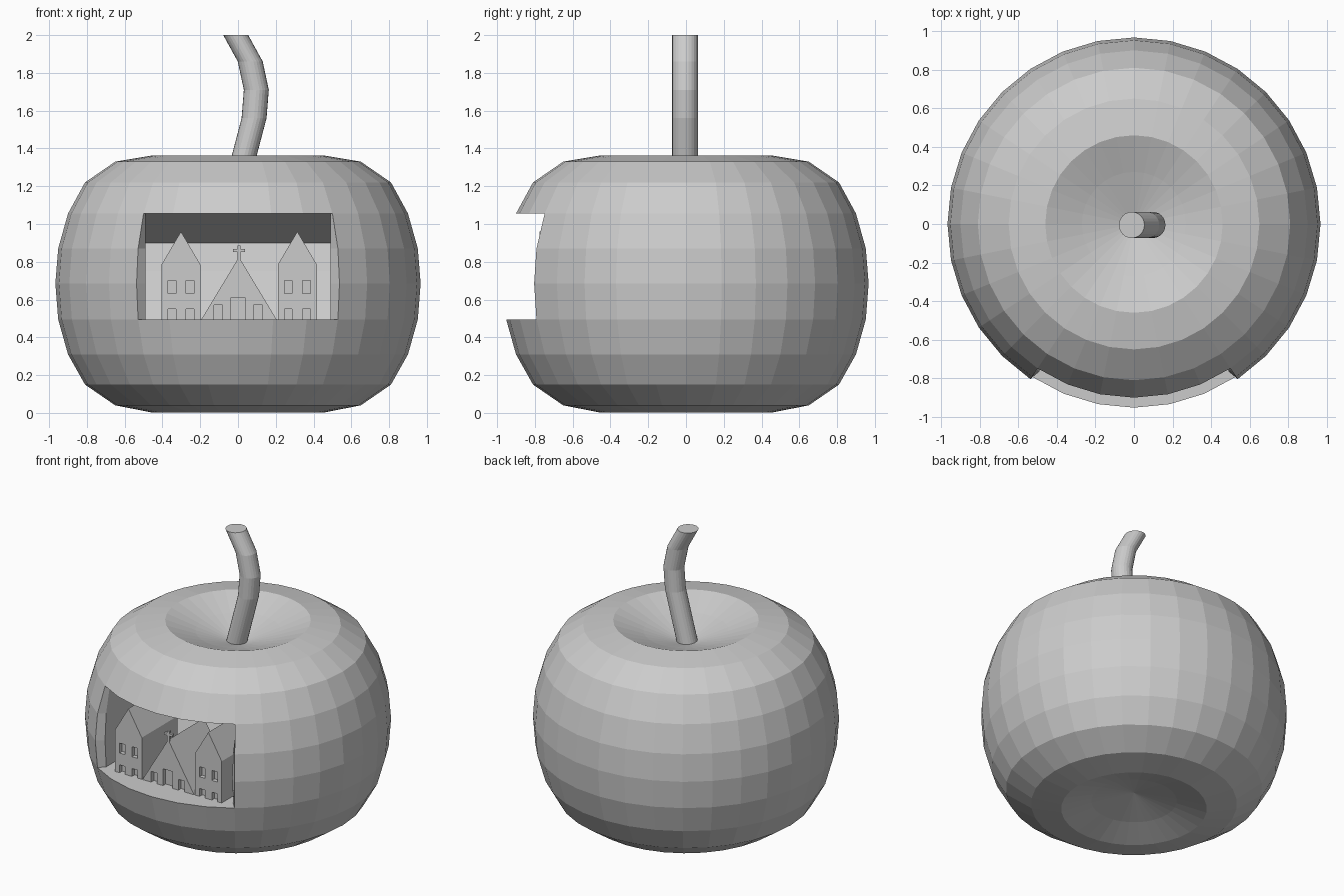
import bpy, bmesh, math
from mathutils import Vector

if "Cube" in bpy.data.objects:
    bpy.data.objects.remove(bpy.data.objects["Cube"])

mat = bpy.data.materials.new("light_grey")
mat.diffuse_color = (0.6, 0.6, 0.6, 1)
mat.use_nodes = True
mat.node_tree.nodes["Principled BSDF"].inputs["Base Color"].default_value = mat.diffuse_color


def make_object(name, bm):
    bmesh.ops.recalc_face_normals(bm, faces=bm.faces[:])
    me = bpy.data.meshes.new(name)
    bm.to_mesh(me)
    bm.free()
    me.materials.append(mat)
    ob = bpy.data.objects.new(name, me)
    bpy.context.collection.objects.link(ob)
    return ob


def add_box(bm, x0, x1, y0, y1, z0, z1):
    vs = bmesh.ops.create_cube(bm, size=1)["verts"]
    for v in vs:
        v.co = ((x0 + x1) / 2 + v.co.x * (x1 - x0),
                (y0 + y1) / 2 + v.co.y * (y1 - y0),
                (z0 + z1) / 2 + v.co.z * (z1 - z0))


# Apple body: lathed rings, with a block of front faces left open
N = 32
profile = [(0.27, 0.06), (0.46, 0.003), (0.65, 0.04), (0.81, 0.15), (0.90, 0.31),
           (0.952, 0.495), (0.967, 0.685), (0.952, 0.87), (0.90, 1.055),
           (0.81, 1.22), (0.65, 1.33), (0.46, 1.362), (0.27, 1.29)]
LOW, HIGH, HALF = 5, 8, 3          # window rows and half width in segments
bm = bmesh.new()
rings = []
for r, z in profile:
    rings.append([bm.verts.new((r * math.sin(i * math.tau / N),
                                -r * math.cos(i * math.tau / N), z)) for i in range(N)])
for k in range(len(rings) - 1):
    for i in range(N):
        if LOW <= k < HIGH and (i < HALF or i >= N - HALF):
            continue
        j = (i + 1) % N
        bm.faces.new((rings[k][i], rings[k][j], rings[k + 1][j], rings[k + 1][i]))
for ring, z in ((rings[0], 0.12), (rings[-1], 1.2)):
    pole = bm.verts.new((0, 0, z))
    for i in range(N):
        bm.faces.new((ring[i], ring[(i + 1) % N], pole))

# Window cavity: rim, side walls, back wall, floor and sloping ceiling
back_z = (0.495, 0.60, 0.75, 0.90)
back_y = (-0.34, -0.30, -0.25, -0.21)
inner, back = {}, {}
for side in (-1, 1):
    rim = [rings[k][(side * HALF) % N] for k in range(LOW, HIGH + 1)]
    inner[side] = [bm.verts.new((side * 0.49, v.co.y + 0.04, v.co.z)) for v in rim]
    back[side] = [bm.verts.new((side * 0.49, back_y[n], back_z[n])) for n in range(4)]
    for n in range(3):
        for a, b in ((rim, inner[side]), (inner[side], back[side])):
            bm.faces.new((a[n], a[n + 1], b[n + 1], b[n]))
for n in range(3):
    bm.faces.new((back[-1][n], back[1][n], back[1][n + 1], back[-1][n + 1]))
low_rim = [rings[LOW][i % N] for i in range(-HALF, HALF + 1)]
high_rim = [rings[HIGH][i % N] for i in range(-HALF, HALF + 1)]
bm.faces.new(low_rim + [inner[1][0], back[1][0], back[-1][0], inner[-1][0]])
bm.faces.new(high_rim + [inner[1][3], inner[-1][3]])
bm.faces.new((inner[-1][3], inner[1][3], back[1][3], back[-1][3]))
make_object("apple_body", bm)

# Stem: stacked level circles along a bent path
path = [(-0.01, 1.2), (0.035, 1.37), (0.085, 1.56), (0.097, 1.71), (0.065, 1.86), (-0.012, 2.0)]
S = 24
bm = bmesh.new()
loops = [[bm.verts.new((x + 0.066 * math.cos(i * math.tau / S),
                        -0.005 + 0.068 * math.sin(i * math.tau / S), z)) for i in range(S)]
         for x, z in path]
for a, b in zip(loops, loops[1:]):
    for i in range(S):
        j = (i + 1) % S
        bm.faces.new((a[i], a[j], b[j], b[i]))
bm.faces.new(loops[0])
bm.faces.new(loops[-1])
make_object("stem", bm)

# Buildings: gabled prisms with recessed openings
FRONT, REAR, BASE = -0.775, -0.38, 0.485


def building(name, outline, openings):
    bm = bmesh.new()
    f = [bm.verts.new((x, FRONT, z)) for x, z in outline]
    b = [bm.verts.new((x, REAR, z)) for x, z in outline]
    bm.faces.new(f)
    bm.faces.new(b)
    for i in range(len(f)):
        j = (i + 1) % len(f)
        bm.faces.new((f[i], f[j], b[j], b[i]))
    ob = make_object(name, bm)
    cut = bmesh.new()
    for x, half, z0, z1 in openings:
        add_box(cut, x - half, x + half, FRONT - 0.05, FRONT + 0.03, z0, z1)
    cutter = make_object(name + "_cutter", cut)
    cutter.hide_render = True
    cutter.hide_viewport = True
    mod = ob.modifiers.new("openings", 'BOOLEAN')
    mod.object = cutter
    mod.operation = 'DIFFERENCE'
    mod.solver = 'EXACT'


for name, cx in (("left_house", -0.302), ("right_house", 0.314)):
    building(name,
             [(cx - 0.103, BASE), (cx + 0.103, BASE), (cx + 0.103, 0.785),
              (cx, 0.96), (cx - 0.103, 0.785)],
             [(cx + s * 0.048, 0.021, z0, z1) for s in (-1, 1)
              for z0, z1 in ((0.45, 0.55), (0.632, 0.702))])

building("church", [(-0.2, BASE), (0.21, BASE), (0.005, 0.825)],
         [(0, 0.036, 0.45, 0.612), (-0.104, 0.023, 0.45, 0.57), (0.106, 0.023, 0.45, 0.57)])

# Cross on the church gable
bm = bmesh.new()
add_box(bm, -0.003, 0.013, FRONT, FRONT + 0.02, 0.80, 0.885)
add_box(bm, -0.027, 0.037, FRONT, FRONT + 0.02, 0.853, 0.868)
make_object("church_cross", bm)
